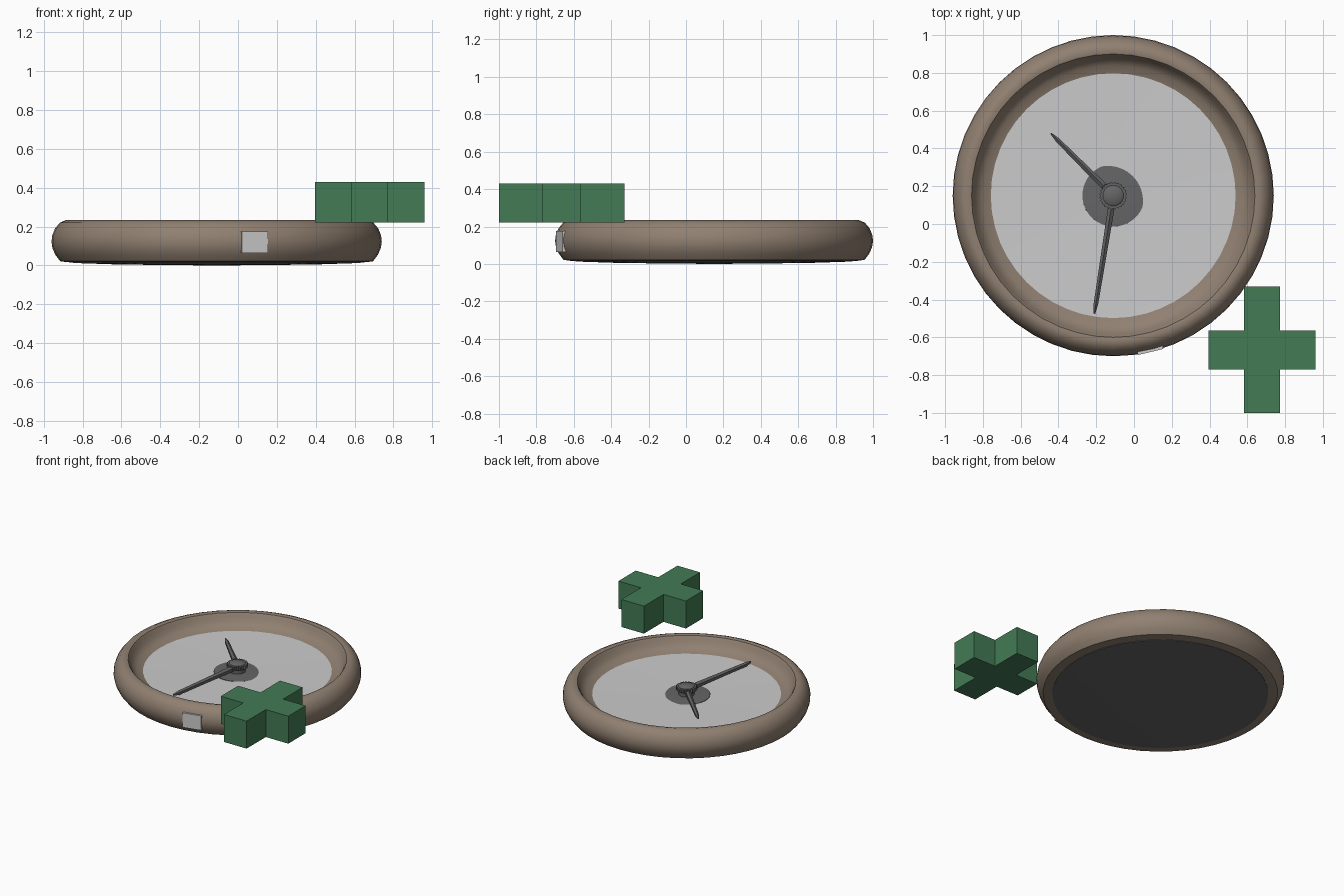
import bpy, bmesh, math
from mathutils import Vector

if "Cube" in bpy.data.objects:
    bpy.data.objects.remove(bpy.data.objects["Cube"])

CX, CY = -0.11, 0.15


def material(name, rgb):
    m = bpy.data.materials.new(name)
    m.diffuse_color = (*rgb, 1)
    m.use_nodes = True
    m.node_tree.nodes["Principled BSDF"].inputs["Base Color"].default_value = m.diffuse_color
    return m


brown = material("brown", (0.28, 0.216, 0.165))
green = material("green", (0.055, 0.197, 0.09))
dark = material("dark_grey", (0.13, 0.13, 0.13))


def finish(name, bm, mat=None, smooth=None):
    bmesh.ops.remove_doubles(bm, verts=bm.verts, dist=1e-5)
    bmesh.ops.recalc_face_normals(bm, faces=bm.faces)
    me = bpy.data.meshes.new(name)
    bm.to_mesh(me)
    bm.free()
    ob = bpy.data.objects.new(name, me)
    bpy.context.collection.objects.link(ob)
    if mat:
        me.materials.append(mat)
    if smooth:
        bpy.ops.object.select_all(action='DESELECT')
        ob.select_set(True)
        bpy.context.view_layer.objects.active = ob
        bpy.ops.object.shade_smooth_by_angle(angle=math.radians(smooth))
    return ob


def lathe(name, profile, mat=None, steps=48, smooth=40):
    bm = bmesh.new()
    vs = [bm.verts.new((r, 0, z)) for r, z in profile]
    es = [bm.edges.new(p) for p in zip(vs, vs[1:])]
    bmesh.ops.spin(bm, geom=vs + es, cent=(0, 0, 0), axis=(0, 0, 1),
                   angle=math.tau, steps=steps)
    ob = finish(name, bm, mat, smooth)
    ob.location = (CX, CY, 0)
    return ob


def prism(name, outline, z0, z1, mat=None):
    bm = bmesh.new()
    f = bm.faces.new([bm.verts.new((x, y, z0)) for x, y in outline])
    ext = bmesh.ops.extrude_face_region(bm, geom=[f], use_keep_orig=True)
    top = [v for v in ext["geom"] if isinstance(v, bmesh.types.BMVert)]
    bmesh.ops.translate(bm, verts=top, vec=(0, 0, z1 - z0))
    return finish(name, bm, mat)


# Rounded case with a closed, very shallow conical back
lathe("case_rim", [(0, 0.003), (0.5, 0.008), (0.77, 0.017), (0.805, 0.022),
                   (0.83, 0.055), (0.845, 0.09), (0.85, 0.122), (0.846, 0.155),
                   (0.832, 0.19), (0.807, 0.22), (0.775, 0.234), (0.75, 0.228),
                   (0.737, 0.208), (0.722, 0.175), (0.69, 0.15),
                   (0.645, 0.136), (0.64, 0.12)], brown)
# Dark plate on the underside
lathe("back_plate", [(0, 0), (0.5, 0.005), (0.74, 0.013), (0.74, 0.02)], dark)
# Dial, slightly dished
lathe("dial", [(0, 0.128), (0.3, 0.131), (0.65, 0.137)])

# Washer tilted so one side sinks into the dial
washer = lathe("hub_washer", [(0, 0.136), (0.1, 0.135), (0.165, 0.131),
                              (0.165, 0.126)], dark)
washer.rotation_euler = (math.radians(-0.8), math.radians(0.8), 0)

# Toothed hub with cap
teeth = 24
gear = []
for i in range(teeth * 2):
    a = math.tau * i / (teeth * 2)
    r = 0.074 if i % 2 else 0.066
    gear.append((CX + r * math.cos(a), CY + r * math.sin(a)))
prism("hub_gear", gear, 0.17, 0.195, dark)
lathe("hub_cap", [(0.055, 0.12), (0.055, 0.196), (0.045, 0.204), (0, 0.207)],
      dark, steps=24)


# Slim ridged hands
def hand(name, tip):
    d = Vector((tip[0] - CX, tip[1] - CY))
    length = d.length
    bm = bmesh.new()
    rings = []
    for x, w, z, h in [(0.0, 0.017, 0.175, 0.018), (0.12, 0.017, 0.173, 0.018),
                       (length - 0.05, 0.012, 0.167, 0.014),
                       (length, 0.004, 0.166, 0.006)]:
        pts = [(-w, -h), (w, -h), (w, h * 0.3), (0, h), (-w, h * 0.3)]
        rings.append([bm.verts.new((x, y, z + dz)) for y, dz in pts])
    for a, b in zip(rings, rings[1:]):
        for i in range(5):
            j = (i + 1) % 5
            bm.faces.new((a[i], a[j], b[j], b[i]))
    bm.faces.new(rings[0])
    bm.faces.new(rings[-1])
    ob = finish(name, bm, dark)
    ob.location = (CX, CY, 0)
    ob.rotation_euler.z = math.atan2(d.y, d.x)


hand("short_hand", (-0.44, 0.48))
hand("long_hand", (-0.21, -0.475))

# Small plate set flush in the front of the rim
bm = bmesh.new()
bmesh.ops.create_cube(bm, size=1)
bmesh.ops.scale(bm, vec=(0.139, 0.03, 0.11), verts=bm.verts)
plate = finish("front_plate", bm)
a = math.asin(0.1975 / 0.85)
plate.location = (CX + 0.836 * math.sin(a), CY - 0.836 * math.cos(a), 0.12)
plate.rotation_euler.z = a

# Green cross block
x0, x1, x2, x3 = 0.395, 0.583, 0.772, 0.96
y0, y1, y2, y3 = -1.0, -0.77, -0.563, -0.33
prism("cross_block", [(x1, y0), (x2, y0), (x2, y1), (x3, y1), (x3, y2),
                      (x2, y2), (x2, y3), (x1, y3), (x1, y2), (x0, y2),
                      (x0, y1), (x1, y1)], 0.222, 0.43, green)
